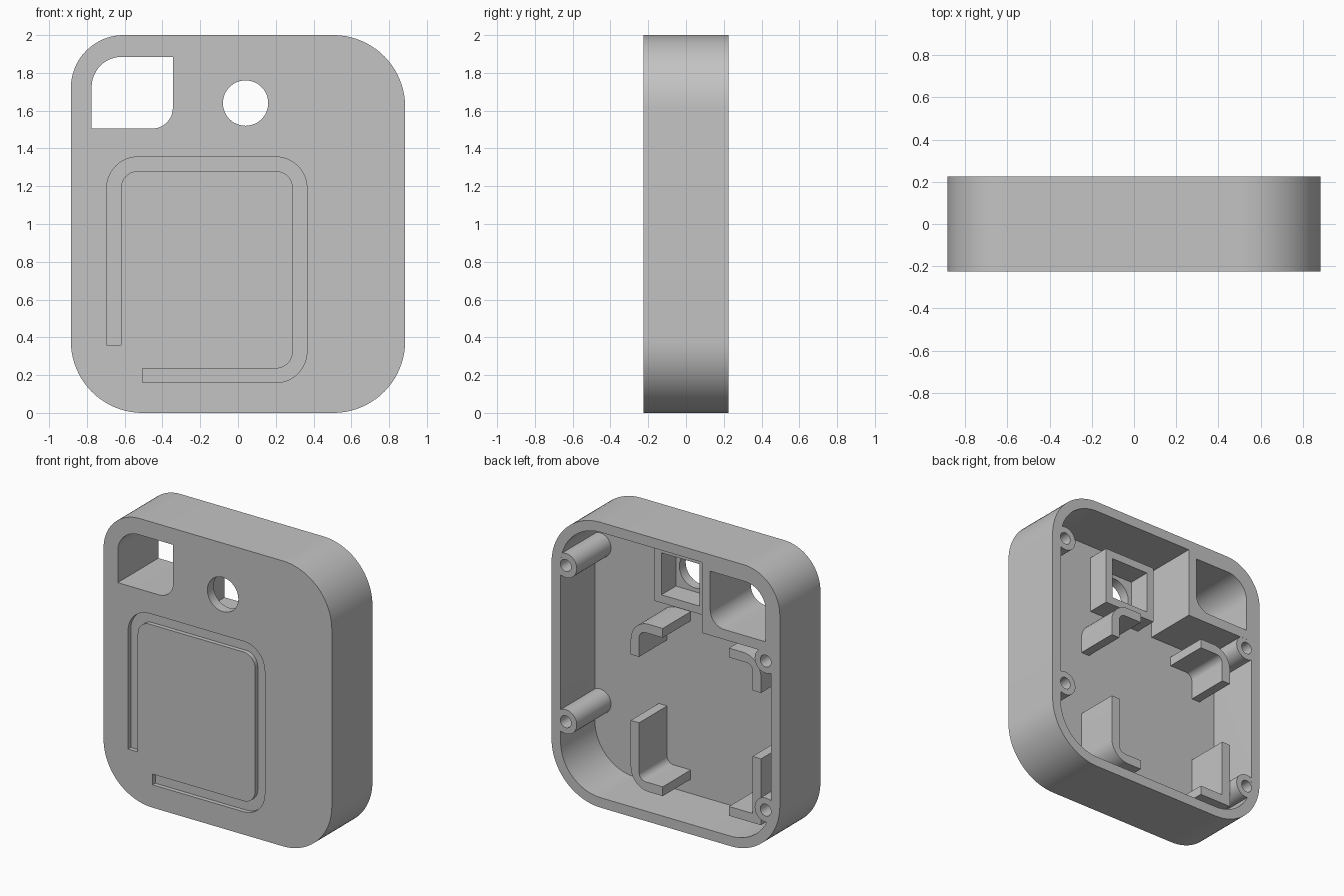
import bpy, bmesh, math
from mathutils import Vector

default = bpy.data.objects.get("Cube")
if default:
    bpy.data.objects.remove(default, do_unlink=True)

grey = bpy.data.materials.new("plain grey")
grey.use_nodes = True
grey.diffuse_color = (0.55, 0.55, 0.55, 1)
grey.node_tree.nodes["Principled BSDF"].inputs["Base Color"].default_value = (0.55, 0.55, 0.55, 1)


def rounded(corners, steps=12):
    """Corners are (x, z) or (x, z, radius); returns the filleted outline."""
    out = []
    n = len(corners)
    for i, c in enumerate(corners):
        p = Vector(c[:2])
        if len(c) == 2:
            out.append(p)
            continue
        d1 = (Vector(corners[i - 1][:2]) - p).normalized()
        d2 = (Vector(corners[(i + 1) % n][:2]) - p).normalized()
        for k in range(steps + 1):
            t = math.pi / 2 * k / steps
            out.append(p + c[2] * (d1 * (1 - math.sin(t)) + d2 * (1 - math.cos(t))))
    return out


def circle(x, z, r, n=40):
    return [Vector((x + r * math.cos(math.tau * i / n), z + r * math.sin(math.tau * i / n)))
            for i in range(n)]


def prism(name, outline, y0, y1):
    """Extrudes an x-z outline from y0 to y1."""
    bm = bmesh.new()
    face = bm.faces.new([bm.verts.new((p.x, y0, p.y)) for p in outline])
    ext = bmesh.ops.extrude_face_region(bm, geom=[face])
    verts = [g for g in ext["geom"] if isinstance(g, bmesh.types.BMVert)]
    bmesh.ops.translate(bm, vec=(0, y1 - y0, 0), verts=verts)
    bmesh.ops.recalc_face_normals(bm, faces=bm.faces)
    mesh = bpy.data.meshes.new(name)
    bm.to_mesh(mesh)
    bm.free()
    mesh.materials.append(grey)
    obj = bpy.data.objects.new(name, mesh)
    bpy.context.collection.objects.link(obj)
    return obj


def activate(obj):
    bpy.ops.object.select_all(action="DESELECT")
    obj.select_set(True)
    bpy.context.view_layer.objects.active = obj


def cut(obj, cutters):
    activate(obj)
    for c in cutters:
        mod = obj.modifiers.new("cut", "BOOLEAN")
        mod.operation = "DIFFERENCE"
        mod.solver = "EXACT"
        mod.object = c
        bpy.ops.object.modifier_apply(modifier=mod.name)


W, BACK, FLOOR, WALL = 0.885, 0.225, -0.155, 0.07
IN = W - WALL
parts, cutters = [], []


def cutter(name, outline, y0, y1):
    c = prism(name, outline, y0, y1)
    c.hide_render = True
    cutters.append(c)
    return c


# Outer case
case = prism("case", rounded([(-W, 0, 0.38), (W, 0, 0.38), (W, 2, 0.38), (-W, 2, 0.28)], 20),
             -BACK, BACK)
parts.append(case)

# Cavity, leaving a solid block round the corner window
cavity = cutter("cavity_cutter", rounded([
    (-IN, WALL, 0.31), (IN, WALL, 0.31), (IN, 2 - WALL, 0.31),
    (-0.28, 2 - WALL), (-0.28, 1.435), (-IN, 1.435)], 20), FLOOR, 0.4)

# Corner window through the full depth
window = cutter("window_cutter", rounded([
    (-0.775, 1.505), (-0.345, 1.505, 0.11), (-0.345, 1.885), (-0.775, 1.885, 0.16)]), -0.4, 0.4)

# Round hole
hole = cutter("hole_cutter", circle(0.04, 1.64, 0.12, 48), -0.4, 0)

# Shallow groove on the front
groove = cutter("groove_cutter", rounded([
    (-0.505, 0.16), (0.365, 0.16, 0.165), (0.365, 1.355, 0.165), (-0.695, 1.355, 0.165),
    (-0.695, 0.36), (-0.62, 0.36), (-0.62, 1.28, 0.09), (0.29, 1.28, 0.09),
    (0.29, 0.235, 0.09), (-0.505, 0.235)]), -0.4, -BACK + 0.03)

# Screw posts with blind holes
post_spots = [(0.775, 1.625), (0.775, 0.53), (-0.775, 1.37), (-0.775, 0.325)]
pins = [cutter("pin_cutter", circle(x, z, 0.042, 24), -0.08, 0.4) for x, z in post_spots]
cut(case, [cavity, window, hole, groove] + pins)
for (x, z), pin in zip(post_spots, pins):
    post = prism("screw_post", circle(x, z, 0.085), FLOOR - 0.01, BACK - 0.0005)
    cut(post, [pin])
    parts.append(post)


# Square frame behind the round hole
def square(h):
    return rounded([(0.04 - h, 1.64 - h), (0.04 + h, 1.64 - h), (0.04 + h, 1.64 + h), (0.04 - h, 1.64 + h)])


frame = prism("button_frame", square(0.203), FLOOR, 0.005)
cut(frame, [cutter("frame_cutter", square(0.147), -0.3, 0.3)])
parts.append(frame)


# L-shaped board brackets
def bracket(name, x, z, sx, sz, arm, round_corner=True):
    t, a = 0.065, 0.248
    outer = (0, 0, 0.14) if round_corner else (0, 0)
    inner = (t, t, 0.05) if round_corner else (t, t)
    shape = [outer, (a, 0), (a, t), inner, (t, arm), (0, arm)]
    outline = [Vector((x + sx * p.x, z + sz * p.y)) for p in rounded(shape)]
    parts.append(prism(name, outline, FLOOR - 0.01, 0.155))


bracket("bracket_upper_left", 0.32, 1.345, -1, -1, 0.248)
bracket("bracket_upper_right", -0.69, 1.345, 1, -1, 0.248)
bracket("bracket_lower_left", 0.32, 0.17, -1, 1, 0.465)
bracket("bracket_lower_right", -0.69, 0.17, 1, 1, 0.465, False)

for c in cutters:
    bpy.data.objects.remove(c, do_unlink=True)
for p in parts:
    activate(p)
    bpy.ops.object.shade_smooth_by_angle(angle=math.radians(30))
